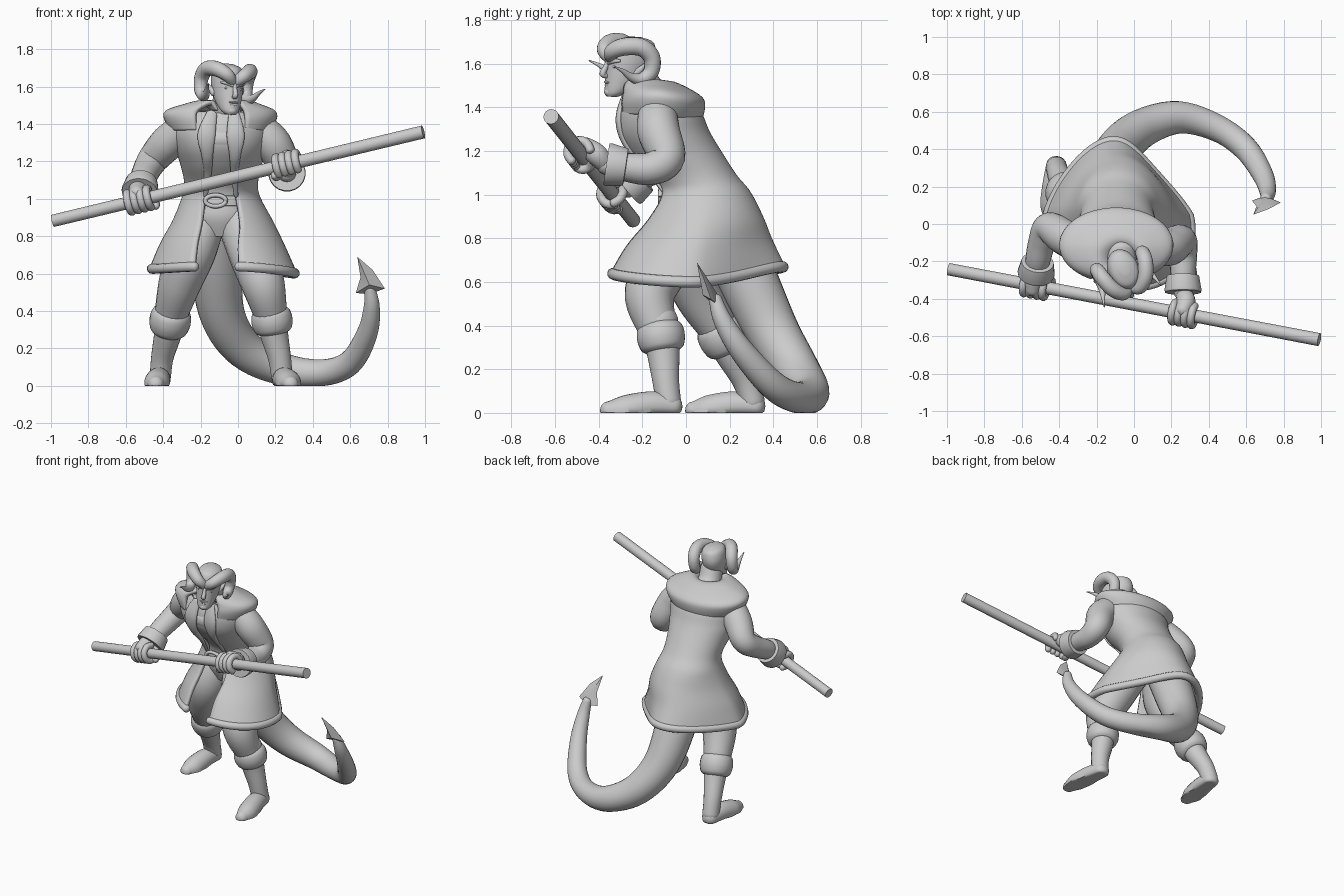
import bpy, bmesh, math
from mathutils import Vector, Matrix

if bpy.data.objects.get("Cube"):
    bpy.data.objects.remove(bpy.data.objects["Cube"])

clay = bpy.data.materials.new("plain_grey")
clay.use_nodes = True
GREY = (0.6, 0.6, 0.6, 1)
clay.diffuse_color = GREY
clay.node_tree.nodes["Principled BSDF"].inputs["Base Color"].default_value = GREY
HEAD = (Matrix.Translation((-0.06, -0.25, 1.595)) @ Matrix.Rotation(math.radians(21), 4, "Z")
        @ Matrix.Rotation(math.radians(5), 4, "Y"))


def finish(name, bm, matrix=None, thick=0):
    if matrix:
        bm.transform(matrix)
    bmesh.ops.recalc_face_normals(bm, faces=bm.faces[:])
    mesh = bpy.data.meshes.new(name)
    bm.to_mesh(mesh)
    bm.free()
    mesh.materials.append(clay)
    ob = bpy.data.objects.new(name, mesh)
    bpy.context.collection.objects.link(ob)
    if thick:
        mod = ob.modifiers.new("thickness", "SOLIDIFY")
        mod.thickness, mod.offset = thick, 0
    bpy.ops.object.select_all(action="DESELECT")
    bpy.context.view_layer.objects.active = ob
    ob.select_set(True)
    bpy.ops.object.shade_smooth_by_angle(angle=math.radians(50))
    return ob


def spline(rows, n=6):
    """Catmull-Rom through rows of numbers."""
    out = []
    for i in range(len(rows) - 1):
        p = [rows[max(0, min(len(rows) - 1, i + k))] for k in (-1, 0, 1, 2)]
        for s in range(n):
            t = s / n
            out.append([b + t / 2 * (c - a + t * (2 * a - 5 * b + 4 * c - d + t * (3 * (b - c) + d - a)))
                        for a, b, c, d in zip(*p)])
    return out + [list(rows[-1])]


def skin(name, rings, closed=True, caps=True, **kw):
    bm = bmesh.new()
    loops = [[bm.verts.new(v) for v in ring] for ring in rings]
    n = len(loops[0])
    for a, b in zip(loops, loops[1:]):
        for i in range(n if closed else n - 1):
            j = (i + 1) % n
            bm.faces.new((a[i], a[j], b[j], b[i]))
    if caps:
        bm.faces.new(loops[0])
        bm.faces.new(loops[-1])
    return finish(name, bm, **kw)


def tube(name, rows, sides=20, n=6, dome=True, floor=False, flat=1, **kw):
    """Round sweep through rows of x, y, z, radius; flat squashes it front to back."""
    path = spline(rows, n) if n else rows
    pts = [Vector(r[:3]) for r in path]
    rad = [r[3] for r in path]
    tans = [(pts[min(i + 1, len(pts) - 1)] - pts[max(i - 1, 0)]).normalized() for i in range(len(pts))]
    stations = [(p, t, r) for p, t, r in zip(pts, tans, rad)]
    if dome:
        for end, sign in ((0, -1), (-1, 1)):
            p, t, r = stations[end]
            extra = [(p + t * sign * r * 0.8 * math.sin(a), t, r * math.cos(a)) for a in (0.4, 0.8, 1.15, 1.45)]
            stations = extra[::-1] + stations if sign < 0 else stations + extra
    side = stations[0][1].orthogonal().normalized()
    rings = []
    for p, t, r in stations:
        side = (side - t * side.dot(t)).normalized()
        up = t.cross(side)
        ring = []
        for k in range(sides):
            a = math.tau * k / sides
            off = (side * math.cos(a) + up * math.sin(a)) * r
            off.y *= flat
            v = p + off
            if floor:
                v.z = max(v.z, 0)
            ring.append(v)
        rings.append(ring)
    return skin(name, rings, **kw)


def oval(z, cx, cy, a, b, rot=0, start=0, stop=360, count=48, closed=True):
    ring = []
    for k in range(count):
        th = math.radians(start + (stop - start) * k / (count if closed else count - 1))
        u = th - math.radians(rot)
        r = a * b / math.hypot(b * math.cos(u), a * math.sin(u))
        ring.append(Vector((cx + r * math.cos(th), cy + r * math.sin(th), z)))
    return ring


def ball(name, loc, scale, matrix=None):
    bm = bmesh.new()
    bmesh.ops.create_uvsphere(bm, u_segments=24, v_segments=14, radius=1)
    bm.transform(Matrix.Translation(loc) @ Matrix.Diagonal((*scale, 1)))
    return finish(name, bm, matrix)


# Long coat: z, centre x, centre y, radii, turn, left and right edge of the front opening
COAT = [(1.46, -.08, -.15, .17, .13, 0, 25, 25), (1.38, -.09, -.125, .245, .18, 0, 24, 24),
        (1.28, -.09, -.1, .235, .2, 0, 22, 22), (1.18, -.09, -.04, .205, .2, 0, 21, 21),
        (1.08, -.09, .04, .185, .185, 0, 23, 23), (1.0, -.09, .085, .2, .205, -20, 24, 25),
        (.88, -.08, .08, .265, .255, -35, 20, 26), (.76, -.085, .055, .35, .3, -40, 15, 26),
        (.64, -.085, .045, .425, .34, -42, 13, 25)]
coat = []
for z, cx, cy, a, b, rot, gl, gr in spline(COAT, 5):
    ring = oval(z, cx, cy, a, b, rot, -90 + gl, 270 - gr, 64, False)
    w = max(0, min(1, (1 - z) / .36))
    for v in ring:
        ang = math.atan2(v.y - cy, v.x - cx)
        back = max(0, math.sin(ang))
        v.z += w * (.03 * back - (.04 if v.x > cx else .015) * math.cos(ang) ** 2)
        # The skirt narrows to a blunt corner behind
        v.x += (cx + .04 - v.x) * .45 * w * back
        v.y += .02 * w * back ** 3
    coat.append(ring)
skin("long_coat", coat, closed=False, caps=False, thick=.024)
tube("coat_hem", [(*v, .026) for v in coat[-1]], sides=12, n=0)
for tag, idx in (("left", 0), ("right", -1)):
    tube(tag + "_lapel", [(*(coat[i][idx] + Vector((0, -.008, 0))), w)
                          for i, w in ((24, .012), (17, .02), (12, .032), (7, .048), (1, .03))], flat=.35)

# Shoulder mantle, sloping down behind
MANTLE = [(1.48, -.06, -.19, .075, .07), (1.515, -.07, -.175, .12, .1), (1.495, -.085, -.145, .2, .15),
          (1.463, -.094, -.115, .285, .182), (1.425, -.094, -.115, .287, .19), (1.37, -.094, -.12, .255, .182)]
mantle = [oval(*r, 0, -52, 232, 48, False) for r in spline(MANTLE, 4)]
for ring in mantle:
    for v in ring:
        v.z -= max(0, v.y + .12) * .14
skin("shoulder_mantle", mantle, closed=False, caps=False, thick=.025)

# Body under the coat
BODY = [(1.46, -.08, -.15, .12, .1), (1.38, -.09, -.13, .2, .155), (1.28, -.09, -.11, .21, .175),
        (1.18, -.09, -.04, .18, .18), (1.08, -.09, .04, .165, .165), (1.0, -.09, .07, .17, .165),
        (.9, -.09, .06, .18, .16), (.8, -.09, .06, .13, .12)]
skin("torso", [oval(*r) for r in spline(BODY, 4)])
skin("shirt_band", [oval(z, -.085, -.13, a, a * .8) for z, a in ((1.37, .17), (1.355, .2), (1.31, .213), (1.29, .2))])
skin("belt", [oval(z, -.09, .07, a, a * .96) for z, a in ((1.02, .17), (1.015, .183), (.965, .187), (.96, .17))])
ring = [(-.12 + .055 * math.cos(a), -.117, .99 + .03 * math.sin(a), .012)
        for a in [math.tau * k / 24 for k in range(25)]]
tube("belt_buckle", ring, sides=8, n=0, dome=False)
tube("neck", [(-.07, -.12, 1.42, .1), (-.065, -.18, 1.48, .08), (-.055, -.22, 1.56, .075)])

# Head and face
SKULL = [(-.145, 0, -.088, .028, .028), (-.125, 0, -.072, .048, .052), (-.08, 0, -.038, .066, .085),
         (-.03, 0, -.015, .077, .105), (.03, 0, 0, .083, .116), (.08, 0, .005, .08, .107),
         (.11, 0, .006, .064, .088), (.127, 0, .008, .025, .035)]
skin("head", [oval(*r) for r in spline(SKULL, 4)], matrix=HEAD)
tube("nose", [(0, -.11, .025, .01), (0, -.126, -.01, .012), (0, -.139, -.042, .015), (0, -.117, -.052, .011)],
     sides=12, matrix=HEAD)
ball("upper_lip", (0, -.119, -.08), (.027, .009, .006), HEAD)
ball("lower_lip", (0, -.116, -.094), (.022, .009, .007), HEAD)
ball("chin", (0, -.108, -.125), (.026, .02, .02), HEAD)
HORN = [(.015, -.105, .035, .03), (.05, -.115, .066, .036), (.095, -.07, .092, .041), (.122, 0, .09, .041),
        (.13, .048, .045, .039), (.13, .048, -.02, .035), (.128, .005, -.055, .03),
        (.135, -.05, -.045, .02), (.15, -.1, -.015, .01), (.163, -.145, .005, .003)]
for tag, s in (("left", 1), ("right", -1)):
    tube(tag + "_horn", [(s * x, y, z, r) for x, y, z, r in HORN], sides=18, matrix=HEAD)
    tube(tag + "_brow", [(s * .012, -.117, .01, .009), (s * .04, -.107, .02, .011), (s * .066, -.085, .024, .007)],
         sides=10, matrix=HEAD)
    ball(tag + "_eye", (s * .035, -.099, -.006), (.016, .008, .007), HEAD)
    tube(tag + "_ear", [(s * .07, 0, -.035, .02), (s * .09, .015, -.01, .014), (s * .1, .03, .015, .004)],
         sides=10, matrix=HEAD)

# Legs, boots and boot cuffs
LEGS = {
    "left": ([(0, .04, .9, .12), (.075, -.08, .72, .13), (.132, -.165, .55, .117), (.17, -.135, .4, .092)],
             [(.17, -.125, .42, .09), (.193, -.105, .28, .076), (.222, -.093, .15, .062), (.235, -.08, .05, .058)],
             [(.235, -.06, .03, .054), (.25, -.16, .035, .064), (.272, -.28, .013, .067), (.28, -.36, .01, .042)]),
    "right": ([(-.18, .06, .9, .12), (-.25, .01, .72, .133), (-.31, .055, .55, .115), (-.353, .14, .4, .092)],
              [(-.35, .13, .42, .088), (-.375, .2, .28, .074), (-.405, .27, .15, .06), (-.415, .305, .05, .057)],
              [(-.415, .32, .03, .054), (-.425, .215, .035, .064), (-.435, .1, .013, .067), (-.44, .03, .01, .042)])}
for tag, (thigh, shin, foot) in LEGS.items():
    tube(tag + "_trouser_leg", thigh)
    tube(tag + "_boot_shaft", shin, floor=True)
    tube(tag + "_foot", foot, floor=True)
    top, low = Vector(shin[0][:3]), Vector(shin[1][:3])
    tube(tag + "_boot_cuff", [(*top.lerp(low, t), r) for t, r in
                              ((.08, .088), (.25, .106), (.55, .111), (.85, .1), (.98, .08))], n=4, dome=False)

# Staff
LOW, HIGH = Vector((-1, -.24, .88)), Vector((1, -.62, 1.36))
AXIS = (HIGH - LOW).normalized()
tube("staff", [(*(LOW + AXIS * .01), .033), (*LOW.lerp(HIGH, .5), .034), (*(HIGH - AXIS * .01), .035)],
     sides=24, n=2, dome=False)

# Arms, sleeve cuffs and gripping hands
ARMS = {
    "left": ([(.12, -.13, 1.37, .09), (.19, -.125, 1.29, .098), (.25, -.09, 1.17, .086), (.262, -.16, 1.12, .076),
              (.262, -.27, 1.125, .066), (.262, -.37, 1.14, .048)], .633),
    "right": ([(-.29, -.12, 1.37, .09), (-.375, -.07, 1.3, .095), (-.455, -.02, 1.21, .082), (-.49, -.09, 1.15, .074),
               (-.515, -.2, 1.09, .066), (-.525, -.275, 1.03, .048)], .236)}
for tag, (arm, grip) in ARMS.items():
    tube(tag + "_arm", arm)
    a, b = Vector(arm[-2][:3]), Vector(arm[-1][:3])
    tube(tag + "_sleeve_cuff", [(*a.lerp(b, t), r) for t, r in
                                ((.05, .066), (.07, .087), (.82, .1), (.95, .097), (.93, .08), (.5, .052))],
         n=0, dome=False)
    centre = LOW.lerp(HIGH, grip)
    back = b - centre
    back = (back - AXIS * back.dot(AXIS)).normalized()
    rise = AXIS.cross(back)
    if rise.z < 0:
        rise = -rise
    tube(tag + "_palm", [(*b, .042), (*(centre + back * .065 + rise * .025), .05), (*(centre + rise * .045), .04)])
    for k in range(4):
        hub = centre + AXIS * (k - 1.5) * .036
        curl = [hub + (back * math.cos(t) + rise * math.sin(t)) * .053 for t in (.5, 1.3, 2.1, 2.9, 3.7, 4.4)]
        tube(f"{tag}_finger_{k + 1}", [(*p, .021) for p in curl], sides=12, n=3)
    inner = AXIS * (-.07 if tag == "left" else .07)
    thumb = [centre + inner * f + (back * math.cos(t) + rise * math.sin(t)) * .053
             for f, t in ((.4, 0), (.9, -.6), (1.1, -1.3), (1.1, -1.9))]
    tube(tag + "_thumb", [(*p, .021) for p in thumb], sides=12, n=3)

# Tail with a barbed tip
tube("tail", [(-.11, .17, .86, .13), (-.115, .28, .62, .135), (-.08, .4, .37, .12), (.04, .51, .19, .105),
              (.24, .57, .09, .087), (.45, .51, .07, .072), (.6, .4, .125, .066), (.69, .26, .28, .056),
              (.715, .17, .42, .043), (.705, .135, .52, .03)], sides=24, floor=True)
TIP = [(.7, .15, .49), (.63, .125, .497), (.655, .095, .58), (.638, .05, .69), (.72, .08, .62), (.785, .115, .52)]
bm = bmesh.new()
rim = [bm.verts.new(p) for p in TIP]
for dy in (-.035, .035):
    hub = bm.verts.new((.702, .112 + dy, .54))
    for k in range(len(rim)):
        bm.faces.new((rim[k], rim[(k + 1) % len(rim)], hub))
finish("tail_barb", bm)
